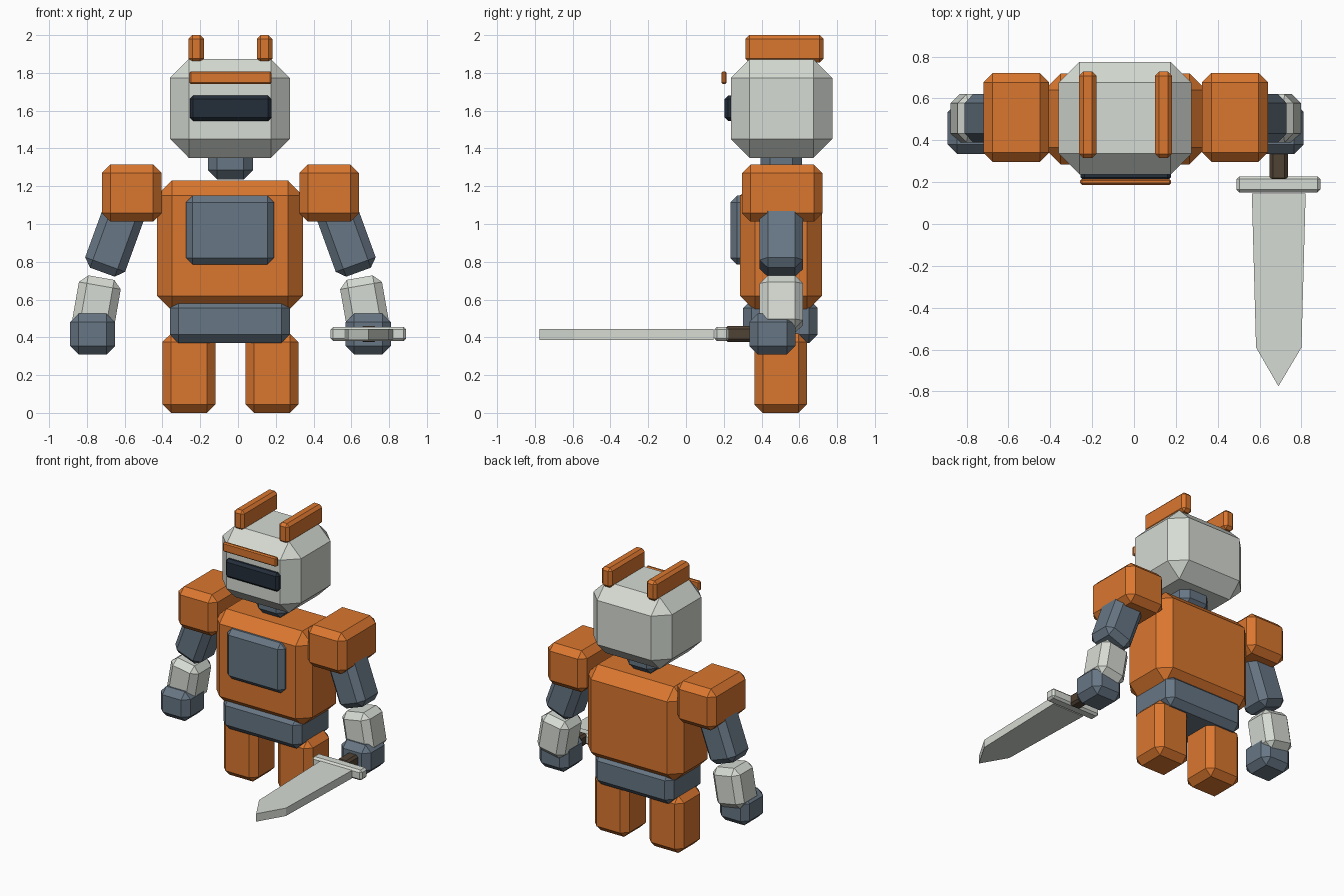
import bpy, bmesh
from math import radians, sin, cos
from mathutils import Matrix, Vector

if "Cube" in bpy.data.objects:
    bpy.data.objects.remove(bpy.data.objects["Cube"])

CX = -0.04  # symmetry plane of the body


def material(name, r, g, b):
    m = bpy.data.materials.new(name)
    lin = [((c / 255 + 0.055) / 1.055) ** 2.4 for c in (r, g, b)]
    m.diffuse_color = (*lin, 1)
    m.use_nodes = True
    m.node_tree.nodes["Principled BSDF"].inputs["Base Color"].default_value = m.diffuse_color
    return m


ORANGE = material("orange", 218, 119, 47)
GREY = material("light grey", 214, 219, 211)
SLATE = material("slate", 103, 118, 132)
NAVY = material("navy", 36, 46, 58)
BROWN = material("brown", 80, 66, 52)


def finish(name, bm, mat):
    bmesh.ops.recalc_face_normals(bm, faces=bm.faces)
    me = bpy.data.meshes.new(name)
    bm.to_mesh(me)
    bm.free()
    me.materials.append(mat)
    ob = bpy.data.objects.new(name, me)
    bpy.context.collection.objects.link(ob)
    return ob


def block(name, mat, x, y, z, bevel, matrix=None):
    """Chamfered box from (min, max) ranges, optionally placed by a matrix."""
    bm = bmesh.new()
    bmesh.ops.create_cube(bm, size=1)
    for v in bm.verts:
        for i, (lo, hi) in enumerate((x, y, z)):
            v.co[i] = lo + (v.co[i] + 0.5) * (hi - lo)
    bmesh.ops.bevel(bm, geom=bm.edges[:], offset=bevel, segments=1,
                    affect='EDGES', clamp_overlap=True)
    if matrix:
        bm.transform(matrix)
    return finish(name, bm, mat)


def pair(name, mat, x, y, z, bevel):
    """Two blocks mirrored about the body; x is measured from its centre."""
    block(name + "_right", mat, (CX + x[0], CX + x[1]), y, z, bevel)
    block(name + "_left", mat, (CX - x[1], CX - x[0]), y, z, bevel)


def limb_pair(name, mat, x, z, width, length, angle, y):
    """Two tilted blocks rising inward from a bottom centre at (x, z)."""
    for side, s in (("right", 1), ("left", -1)):
        m = (Matrix.Translation(Vector((CX + s * x, 0, z)))
             @ Matrix.Rotation(radians(-s * angle), 4, 'Y'))
        block(f"{name}_{side}", mat, (-width / 2, width / 2), y, (0, length), 0.043, m)


# Trunk
block("torso", ORANGE, (-0.43, 0.345), (0.285, 0.72), (0.54, 1.23), 0.08)
block("waist", SLATE, (-0.36, 0.275), (0.303, 0.697), (0.37, 0.6), 0.045)
block("chest_panel", SLATE, (-0.275, 0.19), (0.235, 0.32), (0.785, 1.15), 0.035)
block("neck", SLATE, (-0.16, 0.08), (0.395, 0.615), (1.235, 1.42), 0.05)

# Head
block("head", GREY, (-0.36, 0.275), (0.237, 0.775), (1.35, 1.873), 0.1)
block("visor", NAVY, (-0.255, 0.177), (0.205, 0.26), (1.545, 1.68), 0.018)
block("brow_bar", ORANGE, (-0.257, 0.177), (0.187, 0.215), (1.74, 1.808), 0.008)
pair("head_fin", ORANGE, (0.14, 0.222), (0.315, 0.728), (1.855, 2.0), 0.02)

# Arms
pair("shoulder", ORANGE, (0.365, 0.68), (0.297, 0.722), (1.012, 1.315), 0.045)
limb_pair("upper_arm", SLATE, 0.678, 0.745, 0.225, 0.44, 20, (0.39, 0.62))
# Forearms end inside the hands
a = radians(10)
L = 0.285
limb_pair("forearm", GREY, 0.684 + L * sin(a), 0.716 - L * cos(a), 0.225, L, 10, (0.39, 0.62))
pair("hand", SLATE, (0.61, 0.85), (0.335, 0.58), (0.31, 0.525), 0.045)

# Legs
pair("leg", ORANGE, (0.08, 0.36), (0.362, 0.64), (0.0, 0.42), 0.045)

# Sword
block("sword_grip", BROWN, (0.648, 0.735), (0.205, 0.45), (0.375, 0.46), 0.015)
block("sword_guard", GREY, (0.49, 0.89), (0.15, 0.228), (0.38, 0.455), 0.014)
bm = bmesh.new()
outline = [(0.563, 0.146), (0.82, 0.146), (0.80, -0.59), (0.69, -0.775), (0.583, -0.59)]
base = bm.faces.new([bm.verts.new((x, y, 0.387)) for x, y in outline])
top = bmesh.ops.extrude_face_region(bm, geom=[base])["geom"]
bmesh.ops.translate(bm, vec=(0, 0, 0.058),
                    verts=[v for v in top if isinstance(v, bmesh.types.BMVert)])
finish("sword_blade", bm, GREY)
